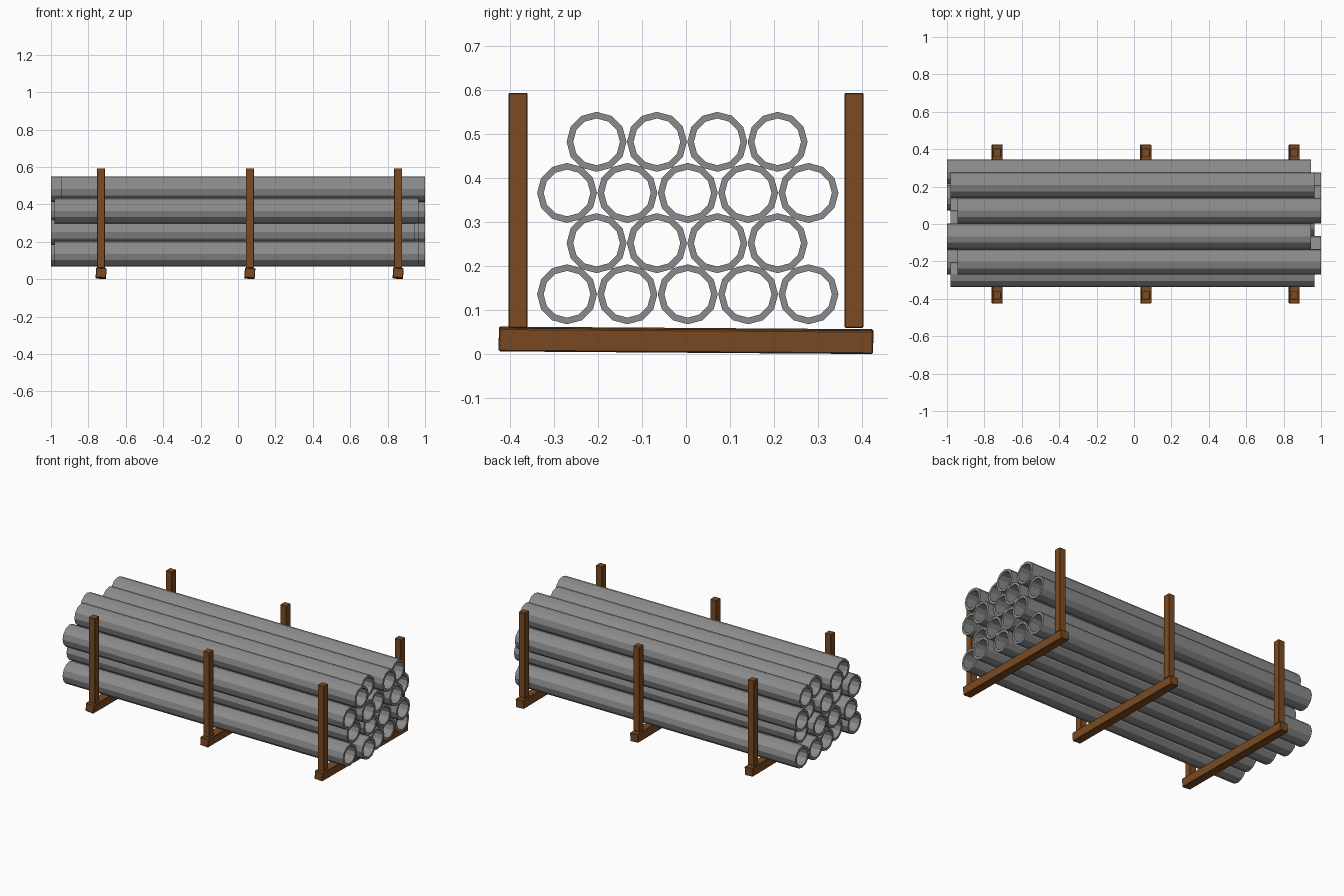
import bpy, bmesh
from math import sin, cos, pi

if "Cube" in bpy.data.objects:
    bpy.data.objects.remove(bpy.data.objects["Cube"])

SIDES, R_OUT, R_IN, LENGTH = 12, 0.068, 0.053, 1.945


def material(name, color):
    mat = bpy.data.materials.new(name)
    mat.diffuse_color = (*color, 1)
    mat.use_nodes = True
    mat.node_tree.nodes["Principled BSDF"].inputs["Base Color"].default_value = mat.diffuse_color
    return mat


wood = material("brown_wood", (0.2, 0.07, 0.016))
steel = material("grey_steel", (0.26, 0.26, 0.26))


def link(name, bm, mat):
    bmesh.ops.recalc_face_normals(bm, faces=bm.faces)
    mesh = bpy.data.meshes.new(name)
    bm.to_mesh(mesh)
    bm.free()
    mesh.materials.append(mat)
    ob = bpy.data.objects.new(name, mesh)
    bpy.context.collection.objects.link(ob)
    return ob


def pipe(name, x0, y, z):
    """Hollow open tube along x starting at x0."""
    bm = bmesh.new()
    profile = [(x0, R_OUT), (x0 + LENGTH, R_OUT), (x0 + LENGTH, R_IN), (x0, R_IN)]
    angles = [pi / 2 + 2 * pi * i / SIDES for i in range(SIDES)]
    rings = [[bm.verts.new((x, y + r * cos(a), z + r * sin(a))) for a in angles]
             for x, r in profile]
    for k in range(4):
        a, b = rings[k], rings[(k + 1) % 4]
        for i in range(SIDES):
            j = (i + 1) % SIDES
            bm.faces.new((a[i], a[j], b[j], b[i]))
    link(name, bm, steel)


def timber(name, size, loc, bevel, rot=(0, 0, 0)):
    """Wooden beam with narrow chamfers."""
    bm = bmesh.new()
    bmesh.ops.create_cube(bm, size=1)
    bmesh.ops.scale(bm, vec=size, verts=bm.verts)
    bmesh.ops.bevel(bm, geom=bm.edges[:], offset=bevel, segments=1, affect='EDGES')
    ob = link(name, bm, wood)
    ob.location, ob.rotation_euler = loc, rot


# Stacked pipes: height, first y, then the staggered left end of each pipe
rows = [
    (0.136, -0.270, (-0.98, -0.945, -0.98, -1.0, -1.0)),
    (0.252, -0.203, (-1.0, -0.98, -0.98, -0.945)),
    (0.366, -0.270, (-0.98, -0.945, -0.98, -0.945, -1.0)),
    (0.482, -0.203, (-0.945, -1.0, -0.945, -0.98)),
]
for r, (z, y0, starts) in enumerate(rows):
    for c, x0 in enumerate(starts):
        pipe(f"pipe_{r + 1}_{c + 1}", x0, y0 + 0.137 * c, z)

# Three frames: slightly tilted bearer and two upright stakes
for n, x in enumerate((-0.732, 0.063, 0.856)):
    timber(f"bearer_{n + 1}", (0.056, 0.85, 0.053), (x, 0, 0.0315), 0.003, (-0.007, 0.07, 0))
    for side, s in (("front", -1), ("back", 1)):
        timber(f"{side}_stake_{n + 1}", (0.043, 0.043, 0.533), (x, s * 0.3815, 0.3265), 0.002)
